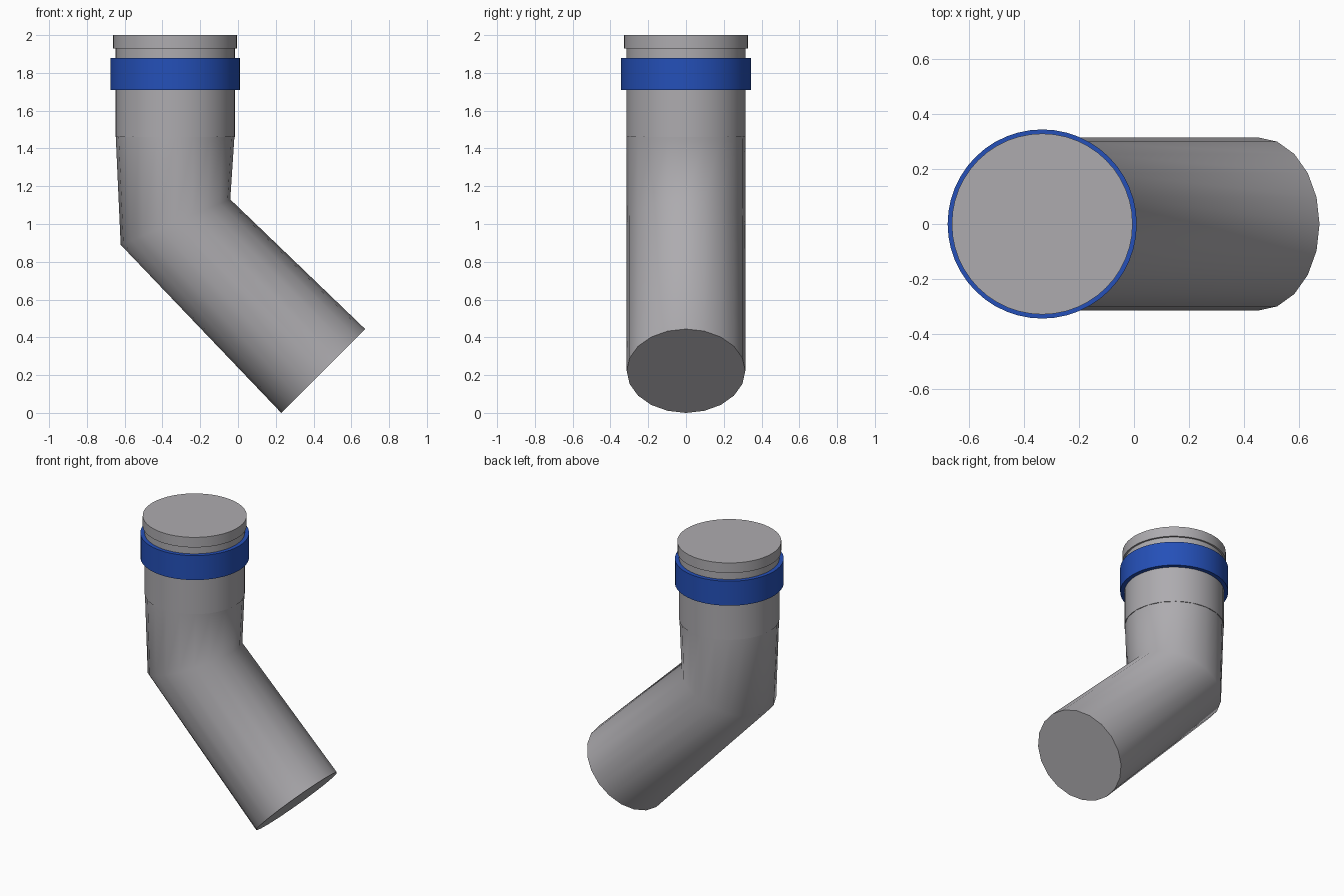
import bpy, bmesh, math
from mathutils import Vector

if "Cube" in bpy.data.objects:
    bpy.data.objects.remove(bpy.data.objects["Cube"])

CX = -0.333  # x of the upright axis


def material(name, rgb):
    m = bpy.data.materials.new(name)
    m.diffuse_color = (*rgb, 1.0)
    m.use_nodes = True
    m.node_tree.nodes["Principled BSDF"].inputs["Base Color"].default_value = m.diffuse_color
    return m


grey = material("grey plastic", (0.42, 0.41, 0.43))
blue = material("blue band", (0.018, 0.08, 0.48))


def loft(name, rings, sides, mat, closed=False):
    """Skin rings given as (centre x, centre z, radius, tilt about y in degrees).
    closed joins last ring to first, otherwise both ends are capped."""
    bm = bmesh.new()
    loops = []
    for x, z, r, tilt in rings:
        t = math.radians(tilt)
        u, v = Vector((math.cos(t), 0, math.sin(t))), Vector((0, 1, 0))
        c = Vector((x, 0, z))
        loops.append([bm.verts.new(c + r * (math.cos(a) * u + math.sin(a) * v))
                      for a in (2 * math.pi * i / sides for i in range(sides))])
    pairs = list(zip(loops, loops[1:]))
    if closed:
        pairs.append((loops[-1], loops[0]))
    else:
        bm.faces.new(loops[0])
        bm.faces.new(loops[-1])
    for a, b in pairs:
        for i in range(sides):
            j = (i + 1) % sides
            bm.faces.new((a[i], a[j], b[j], b[i]))
    bmesh.ops.recalc_face_normals(bm, faces=bm.faces)
    me = bpy.data.meshes.new(name)
    bm.to_mesh(me)
    bm.free()
    me.materials.append(mat)
    ob = bpy.data.objects.new(name, me)
    bpy.context.collection.objects.link(ob)
    bpy.ops.object.select_all(action='DESELECT')
    ob.select_set(True)
    bpy.context.view_layer.objects.active = ob
    bpy.ops.object.shade_smooth_by_angle(angle=math.radians(50))
    return ob


# Bent pipe: sloping outlet, tilted elbow ring, upright top
loft("bent_pipe", [(0.451, 0.222, 0.314, 45),
                   (-0.331, 1.01, 0.314, 22.5),
                   (CX, 1.46, 0.314, 0)], 20, grey)

# Upright socket with the wider end cap
loft("socket", [(CX, 1.46, 0.316, 0), (CX, 1.93, 0.316, 0),
                (CX, 1.93, 0.328, 0), (CX, 2.0, 0.328, 0)], 48, grey)

# Blue band around the socket
loft("band", [(CX, 1.71, 0.313, 0), (CX, 1.71, 0.343, 0),
              (CX, 1.88, 0.343, 0), (CX, 1.88, 0.313, 0)], 48, blue, closed=True)
